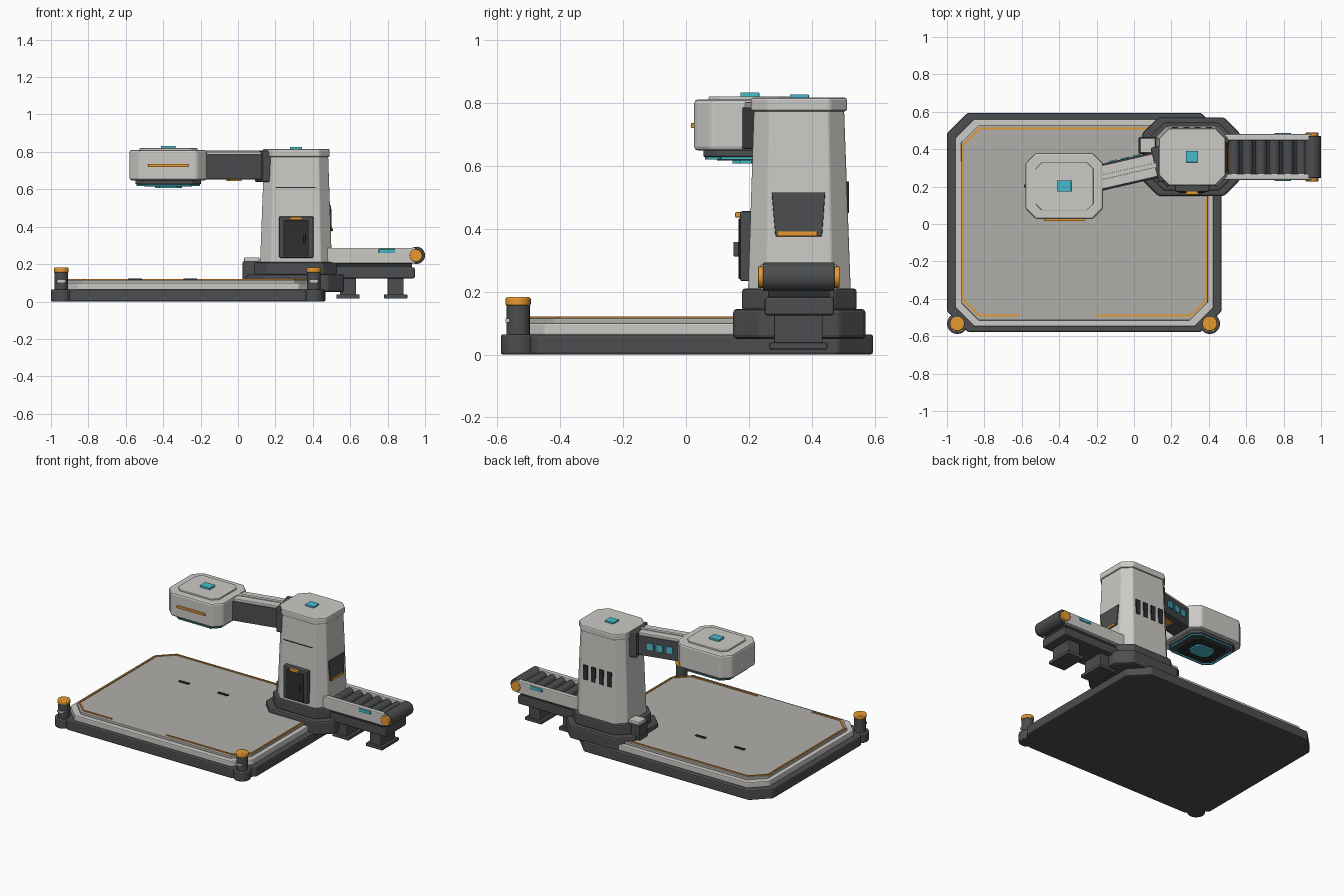
import bpy, math
from mathutils import Vector


def material(name, rgb):
    m = bpy.data.materials.new(name)
    m.diffuse_color = (*rgb, 1)
    return m


LIGHT = material("light_panel", (0.60, 0.59, 0.56))
DECK = material("deck_grey", (0.44, 0.43, 0.40))
DARK = material("dark_metal", (0.07, 0.075, 0.08))
BLACK = material("black_inset", (0.025, 0.028, 0.03))
ORANGE = material("orange_trim", (0.80, 0.32, 0.03))
CYAN = material("cyan_light", (0.06, 0.50, 0.60))


def build(name, verts, faces, mat, bevel=0.0):
    me = bpy.data.meshes.new(name)
    me.from_pydata(verts, [], faces)
    me.materials.append(mat)
    ob = bpy.data.objects.new(name, me)
    bpy.context.collection.objects.link(ob)
    if bevel:
        b = ob.modifiers.new("bevel", 'BEVEL')
        b.width, b.segments = bevel, 2
        b.limit_method, b.angle_limit = 'ANGLE', math.radians(30)
    return ob


def octagon(x0, x1, y0, y1, c, z):
    return [(x0 + c, y0, z), (x1 - c, y0, z), (x1, y0 + c, z), (x1, y1 - c, z),
            (x1 - c, y1, z), (x0 + c, y1, z), (x0, y1 - c, z), (x0, y0 + c, z)]


def loft(name, rings, mat, bevel=0.0):
    n = len(rings[0])
    faces = [list(range(n))[::-1], [(len(rings) - 1) * n + i for i in range(n)]]
    for r in range(len(rings) - 1):
        for i in range(n):
            j = (i + 1) % n
            faces.append((r * n + i, r * n + j, (r + 1) * n + j, (r + 1) * n + i))
    return build(name, [v for ring in rings for v in ring], faces, mat, bevel)


def slab(name, x0, x1, y0, y1, z0, z1, c, mat, bevel=0.0):
    return loft(name, [octagon(x0, x1, y0, y1, c, z0), octagon(x0, x1, y0, y1, c, z1)], mat, bevel)


def box(name, x0, x1, y0, y1, z0, z1, mat, bevel=0.0, at=None, angle=0.0):
    ring = [[(x0, y0, z), (x1, y0, z), (x1, y1, z), (x0, y1, z)] for z in (z0, z1)]
    ob = loft(name, ring, mat, bevel)
    if at:
        ob.location, ob.rotation_euler.z = at, angle
    return ob


def cylinder(name, r, depth, loc, mat, along_y=False, bevel=0.0, sides=24):
    bpy.ops.mesh.primitive_cylinder_add(
        vertices=sides, radius=r, depth=depth, location=loc,
        rotation=(math.pi / 2 if along_y else 0, 0, 0))
    ob = bpy.context.object
    ob.name = name
    ob.data.materials.append(mat)
    bpy.ops.object.shade_smooth_by_angle(angle=math.radians(35))
    if bevel:
        b = ob.modifiers.new("bevel", 'BEVEL')
        b.width, b.segments = bevel, 2
        b.limit_method, b.angle_limit = 'ANGLE', math.radians(50)
    return ob


def strip(name, pts, width, z0, z1, mat):
    for k, (a, b) in enumerate(zip(pts, pts[1:])):
        a, b = Vector(a), Vector(b)
        d = b - a
        box(f"{name}_{k}", -width / 2, d.length + width / 2, -width / 2, width / 2, z0, z1, mat,
            at=(a.x, a.y, 0), angle=math.atan2(d.y, d.x))


# platform: dark plinth, light tier, deck
slab("platform_plinth", -1.0, 0.468, -0.577, 0.594, 0.0, 0.064, 0.11, DARK, 0.008)
slab("platform_tier", -0.955, 0.425, -0.548, 0.56, 0.06, 0.10, 0.10, LIGHT, 0.006)
slab("platform_deck", -0.925, 0.395, -0.515, 0.53, 0.095, 0.116, 0.095, DECK, 0.004)
strip("deck_trim_left", [(0.08, 0.51), (-0.825, 0.51), (-0.915, 0.42), (-0.915, -0.405),
                         (-0.825, -0.49), (-0.615, -0.49)], 0.010, 0.112, 0.121, ORANGE)
strip("deck_trim_right", [(-0.195, -0.49), (0.30, -0.49), (0.387, -0.405), (0.387, 0.17)],
      0.010, 0.112, 0.121, ORANGE)
for x in (-0.55, -0.255):
    box("deck_slot", x - 0.037, x + 0.037, 0.195, 0.212, 0.112, 0.122, BLACK)

# corner bollards
for x in (-0.945, 0.405):
    y = -0.533
    cylinder("bollard_foot", 0.055, 0.064, (x, y, 0.032), DARK, bevel=0.006)
    cylinder("bollard_post", 0.037, 0.10, (x, y, 0.11), DARK)
    cylinder("bollard_cap", 0.040, 0.028, (x, y, 0.168), ORANGE, bevel=0.006)
    box("bollard_badge", x - 0.025, x + 0.025, y - 0.041, y - 0.025, 0.102, 0.114, LIGHT)

# tower pedestal and tapered body
slab("pedestal_lower", 0.045, 0.567, 0.15, 0.57, 0.05, 0.145, 0.085, DARK, 0.012)
slab("pedestal_upper", 0.085, 0.53, 0.178, 0.542, 0.14, 0.21, 0.075, DARK, 0.010)
box("junction_box", 0.025, 0.12, 0.375, 0.465, 0.11, 0.215, DARK, 0.006)
box("junction_lid", 0.032, 0.115, 0.38, 0.46, 0.21, 0.236, LIGHT, 0.006)
loft("tower_body", [octagon(0.118, 0.502, 0.197, 0.523, 0.06, 0.205),
                    octagon(0.14, 0.482, 0.216, 0.502, 0.05, 0.78)], LIGHT, 0.005)
slab("tower_cap", 0.133, 0.49, 0.206, 0.512, 0.772, 0.816, 0.055, LIGHT, 0.008)
box("tower_cap_light", 0.277, 0.342, 0.33, 0.39, 0.81, 0.826, CYAN, 0.002)
box("tower_seam", 0.20, 0.415, 0.207, 0.23, 0.608, 0.613, BLACK)

# service door
box("door_frame", 0.22, 0.403, 0.172, 0.215, 0.233, 0.455, DARK, 0.006)
box("door_panel", 0.24, 0.38, 0.167, 0.18, 0.24, 0.432, BLACK, 0.003)
box("door_lamp", 0.277, 0.343, 0.156, 0.18, 0.435, 0.452, ORANGE, 0.004)
box("door_handle", 0.351, 0.36, 0.151, 0.17, 0.312, 0.358, DARK, 0.002)

# side hatch and rear vents
loft("side_hatch", [[(0.47, 0.284, 0.375), (0.502, 0.284, 0.375), (0.502, 0.432, 0.375), (0.47, 0.432, 0.375)],
                    [(0.47, 0.272, 0.515), (0.498, 0.272, 0.515), (0.498, 0.442, 0.515), (0.47, 0.442, 0.515)]],
     DARK, 0.003)
box("side_hatch_trim", 0.48, 0.507, 0.292, 0.417, 0.376, 0.391, ORANGE, 0.002)
for i in range(4):
    x = 0.31 + (i - 1.5) * 0.06
    box("rear_vent", x - 0.016, x + 0.016, 0.49, 0.518, 0.45, 0.55, BLACK)

# boom arm, local x runs from the head to the tower
at, ang = (-0.373, 0.203, 0), math.atan2(0.157, 0.683)
box("arm_beam", 0.15, 0.60, -0.07, 0.07, 0.652, 0.785, DARK, 0.006, at, ang)
box("arm_cover", 0.15, 0.56, -0.062, 0.062, 0.78, 0.802, LIGHT, 0.005, at, ang)
box("arm_rib", 0.15, 0.53, -0.012, 0.012, 0.80, 0.807, LIGHT, 0.002, at, ang)
box("arm_collar", 0.495, 0.55, -0.095, 0.095, 0.638, 0.808, DARK, 0.010, at, ang)
box("arm_under_lamp", 0.325, 0.395, -0.03, 0.03, 0.645, 0.656, ORANGE, 0.002, at, ang)
for x in (0.285, 0.35, 0.415):
    box("arm_light", x - 0.021, x + 0.021, 0.065, 0.076, 0.70, 0.745, CYAN, 0.002, at, ang)

# scanner head
slab("head_shell", -0.58, -0.166, 0.026, 0.38, 0.648, 0.81, 0.055, LIGHT, 0.012)
slab("head_lid", -0.527, -0.217, 0.072, 0.33, 0.80, 0.82, 0.035, LIGHT, 0.004)
box("head_lid_light", -0.411, -0.335, 0.173, 0.233, 0.812, 0.832, CYAN, 0.002)
box("head_front_bar", -0.48, -0.265, 0.016, 0.035, 0.719, 0.735, ORANGE, 0.003)
slab("head_underplate", -0.548, -0.198, 0.055, 0.352, 0.627, 0.655, 0.045, DARK, 0.005)
rim = [p[:2] for p in octagon(-0.535, -0.211, 0.068, 0.339, 0.042, 0)]
strip("head_rim_light", rim + rim[:1], 0.010, 0.619, 0.632, CYAN)
slab("head_lens_plate", -0.50, -0.246, 0.098, 0.309, 0.616, 0.632, 0.03, BLACK)
slab("head_lens", -0.445, -0.30, 0.147, 0.26, 0.607, 0.62, 0.025, CYAN)

# conveyor
box("conveyor_frame", 0.48, 0.945, 0.25, 0.47, 0.124, 0.183, DARK, 0.008)
box("conveyor_riser", 0.48, 0.60, 0.27, 0.45, 0.175, 0.21, DARK)
box("conveyor_bed", 0.48, 0.93, 0.26, 0.455, 0.18, 0.222, BLACK)
for y0, y1 in ((0.236, 0.268), (0.447, 0.48)):
    box("conveyor_rail", 0.47, 0.95, y0, y1, 0.203, 0.287, LIGHT, 0.006)
for i in range(6):
    cylinder("conveyor_roller", 0.030, 0.19, (0.535 + i * 0.072, 0.3575, 0.25), DARK, True)
cylinder("end_drum", 0.046, 0.226, (0.954, 0.358, 0.247), DARK, True, 0.004, 32)
for y in (0.239, 0.477):
    cylinder("drum_hub", 0.034, 0.022, (0.952, y, 0.246), ORANGE, True, 0.003)
for y in (0.234, 0.482):
    box("rail_light", 0.752, 0.84, y - 0.005, y + 0.005, 0.259, 0.280, CYAN, 0.002)
for x in (0.588, 0.843):
    box("conveyor_leg", x - 0.043, x + 0.043, 0.28, 0.434, 0.03, 0.13, DARK, 0.004)
    box("conveyor_foot", x - 0.062, x + 0.062, 0.265, 0.449, 0.016, 0.038, DARK, 0.004)
